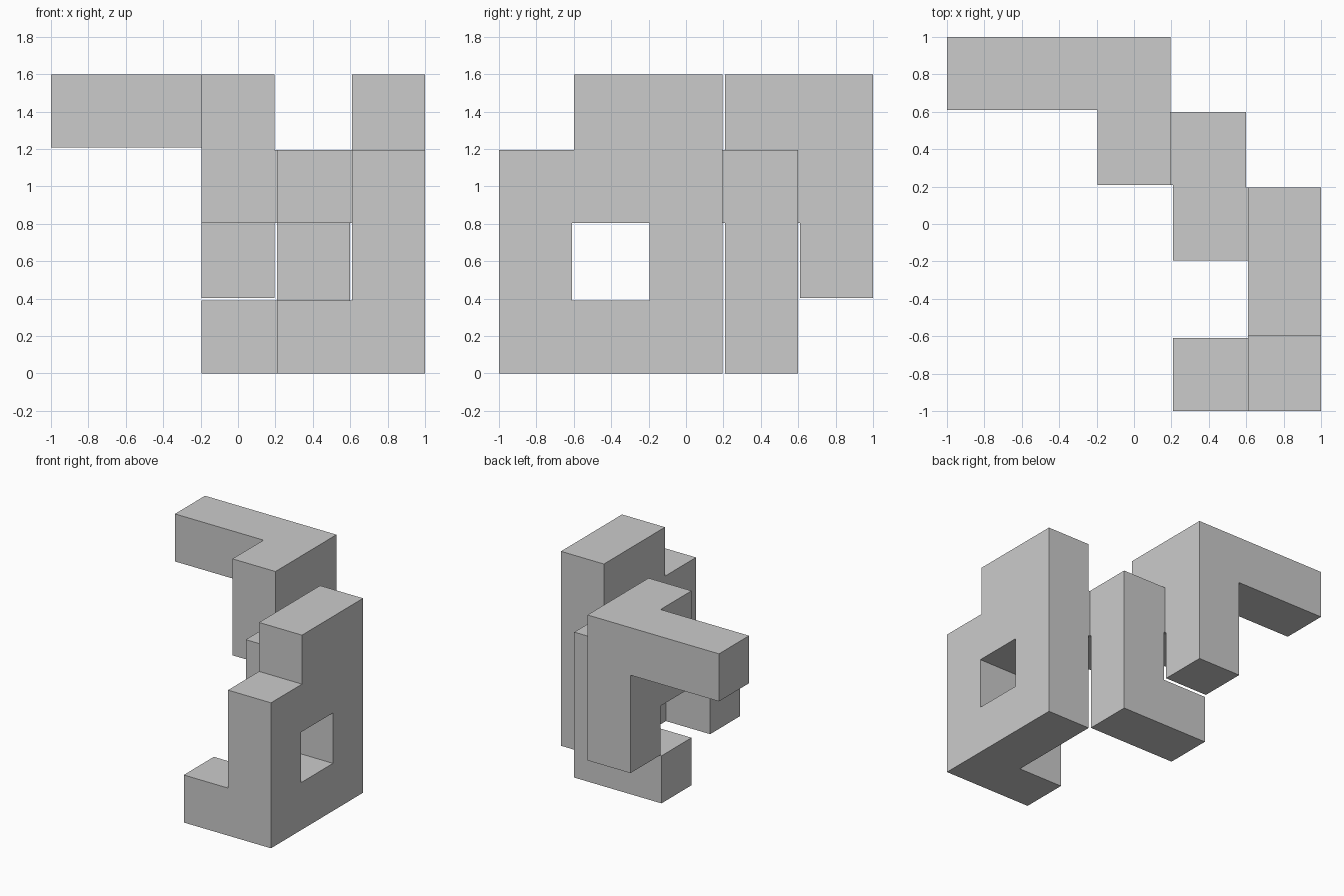
import bpy, bmesh, math
from itertools import product

if "Cube" in bpy.data.objects:
    bpy.data.objects.remove(bpy.data.objects["Cube"])

GAP = 0.006                 # every cube face is inset by this much
PITCH = (2 + 2 * GAP) / 5   # cube spacing on a 5 x 5 x 4 grid


def bar(lo, hi):
    """All grid cells from lo to hi inclusive."""
    return set(product(*[range(a, b + 1) for a, b in zip(lo, hi)]))


# Right plate with a square window, a stepped top and a front foot
plate = bar((4, 0, 0), (4, 2, 3)) - {(4, 1, 1), (4, 0, 3)} | {(3, 0, 0)}
# Middle column with its foot and the link to the plate
column = bar((3, 3, 0), (3, 3, 2)) | {(2, 3, 0), (3, 2, 2)}
# Back hook with the long arm to the left
hook = bar((2, 3, 2), (2, 4, 3)) | {(2, 4, 1)} | bar((0, 4, 3), (1, 4, 3))
cells = plate | column | hook


def edge(k):
    """Position of cell edge k: even = start of a cell, odd = its end."""
    return (k // 2) * PITCH + (k % 2) * (PITCH - 2 * GAP)


def solid(f):
    """Cells and the thin joints between them (odd index) that are filled."""
    return all(c in cells for c in product(*[{k // 2, (k + 1) // 2} for k in f]))


# Skin of the joined cubes
bm = bmesh.new()
for f in product(range(9), range(9), range(7)):
    if not solid(f):
        continue
    for axis, side in product(range(3), (0, 1)):
        n = list(f)
        n[axis] += 2 * side - 1
        if solid(n):
            continue
        u, v = (axis + 1) % 3, (axis + 2) % 3
        ring = []
        for du, dv in ((0, 0), (1, 0), (1, 1), (0, 1)):
            k = list(f)
            k[axis] += side
            k[u] += du
            k[v] += dv
            ring.append(bm.verts.new((edge(k[0]) - 1, edge(k[1]) - 1, edge(k[2]))))
        bm.faces.new(ring if side else ring[::-1])
bmesh.ops.remove_doubles(bm, verts=bm.verts, dist=0.001)
bmesh.ops.dissolve_limit(bm, angle_limit=math.radians(1), verts=bm.verts, edges=bm.edges)

mesh = bpy.data.meshes.new("cube_puzzle_piece")
bm.to_mesh(mesh)
bm.free()
bpy.context.collection.objects.link(bpy.data.objects.new("cube_puzzle_piece", mesh))
